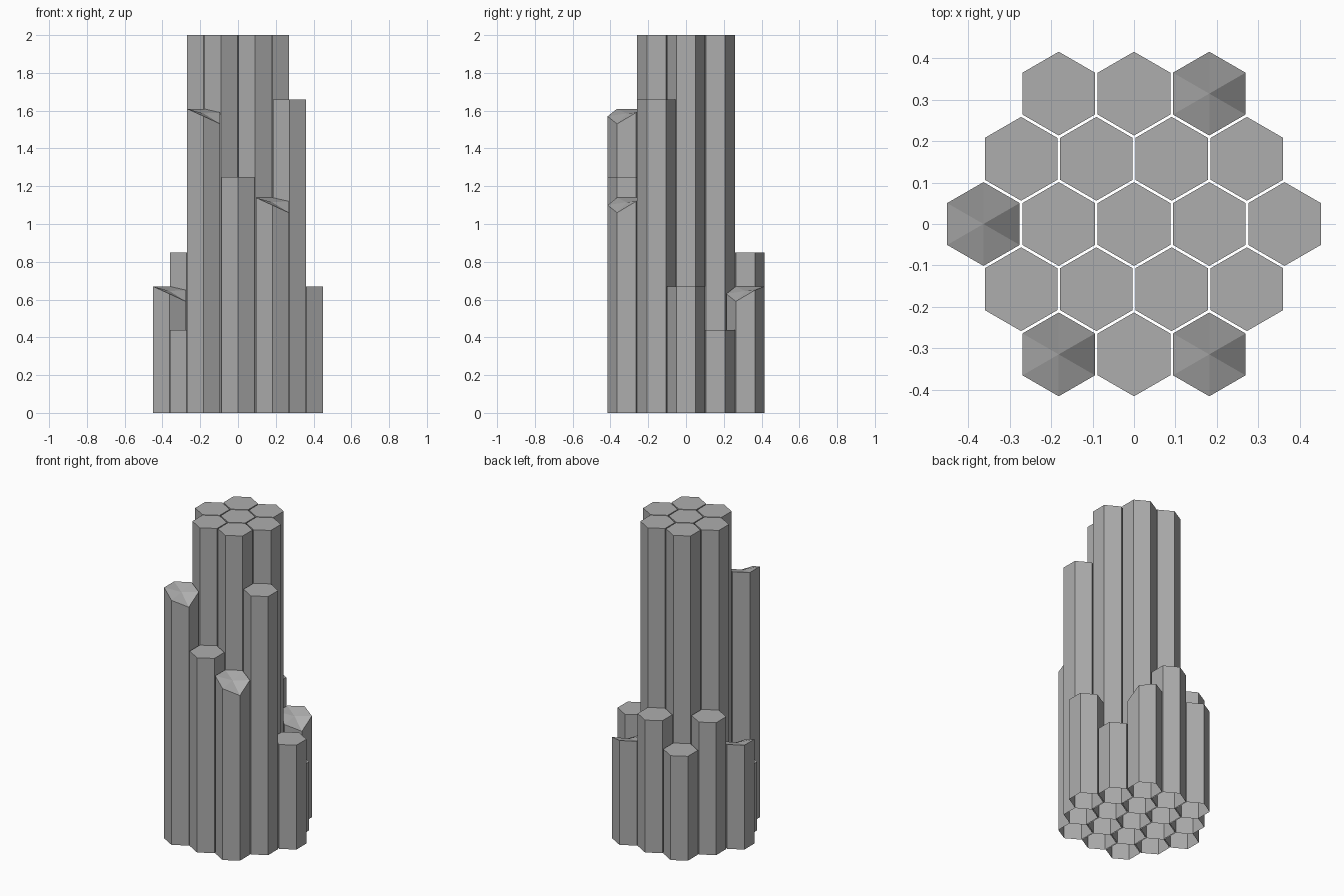
import bpy
import bmesh
import math

cube = bpy.data.objects.get("Cube")
if cube:
    bpy.data.objects.remove(cube, do_unlink=True)

# Single stone colour
stone = bpy.data.materials.new("grey_stone")
stone.use_nodes = True
GREY = (0.42, 0.42, 0.42, 1)
stone.diffuse_color = GREY
stone.node_tree.nodes["Principled BSDF"].inputs["Base Color"].default_value = GREY

RADIUS = 0.101
SPACING = 0.1815
ROW = SPACING * math.sqrt(3) / 2

# Drop of each top corner on a broken column, counter-clockwise from the right-front corner
CHIPS = (0.08, 0.02, 0, 0, 0, 0.04)
CENTRE_CHIP = 0.025


def column(name, x, y, height, broken=False):
    """Hexagonal column, open underneath, with a flat or chipped top."""
    bm = bmesh.new()
    base, rim = [], []
    for i in range(6):
        angle = math.radians(60 * i - 30)
        px, py = RADIUS * math.cos(angle), RADIUS * math.sin(angle)
        drop = CHIPS[i] if broken else 0
        base.append(bm.verts.new((px, py, 0)))
        rim.append(bm.verts.new((px, py, height - drop)))
    for i in range(6):
        j = (i + 1) % 6
        bm.faces.new((base[i], base[j], rim[j], rim[i]))
    if broken:
        hub = bm.verts.new((0, 0, height - CENTRE_CHIP))
        for i in range(6):
            bm.faces.new((rim[i], rim[(i + 1) % 6], hub))
    else:
        bm.faces.new(rim)
    mesh = bpy.data.meshes.new(name)
    bm.to_mesh(mesh)
    bm.free()
    mesh.materials.append(stone)
    obj = bpy.data.objects.new(name, mesh)
    obj.location = (x, y, 0)
    bpy.context.collection.objects.link(obj)


# Column heights, row by row from front to back, left to right in x
TALL = 2.0
rows = {
    "front": (-2, (1.61, 1.25, 1.14)),
    "mid_front": (-1, (0.44, TALL, TALL, 1.66)),
    "middle": (0, (0.67, TALL, TALL, TALL, 0.67)),
    "mid_back": (1, (0.85, TALL, TALL, 0.44)),
    "back": (2, (0.67, 0.85, 0.67)),
}
broken_tops = {("front", 0), ("front", 2), ("middle", 0), ("back", 2)}

for row_name, (step, heights) in rows.items():
    for i, height in enumerate(heights):
        x = (i - (len(heights) - 1) / 2) * SPACING
        column(f"{row_name}_column_{i + 1}", x, step * ROW, height,
               (row_name, i) in broken_tops)
